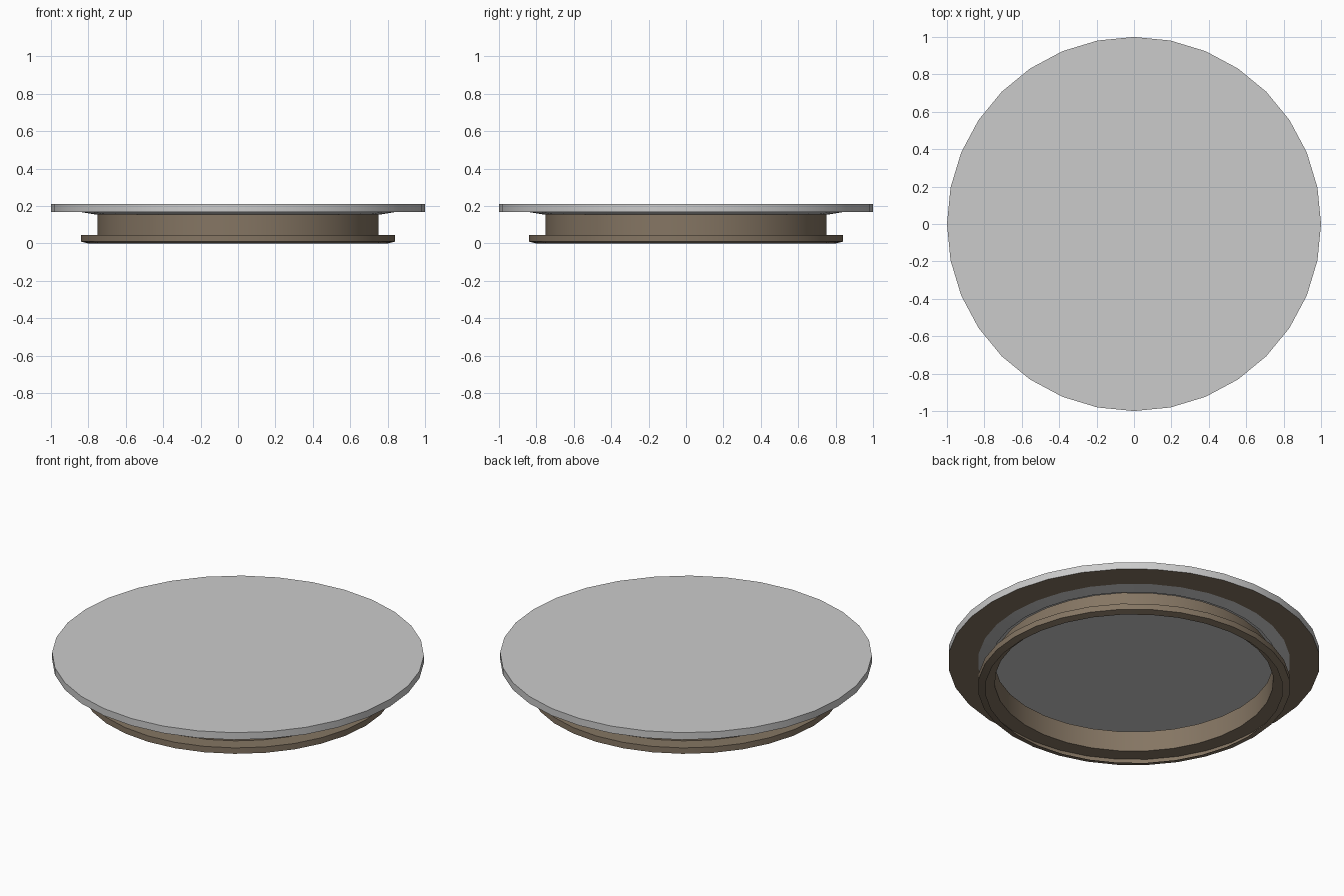
import bpy, bmesh, math

if "Cube" in bpy.data.objects:
    bpy.data.objects.remove(bpy.data.objects["Cube"])

SIDES = 32


def lathe(name, profile, mat=None):
    """Spin (radius, z) points around z; a radius of 0 closes with a fan."""
    bm = bmesh.new()
    rings = []
    for r, z in profile:
        if r == 0:
            rings.append([bm.verts.new((0, 0, z))] * SIDES)
        else:
            rings.append([bm.verts.new((r * math.cos(2 * math.pi * i / SIDES),
                                        r * math.sin(2 * math.pi * i / SIDES), z))
                          for i in range(SIDES)])
    for a, b in zip(rings, rings[1:]):
        for i in range(SIDES):
            j = (i + 1) % SIDES
            quad = list(dict.fromkeys((a[i], a[j], b[j], b[i])))
            bm.faces.new(quad)
    # merge coplanar fans into single caps
    bmesh.ops.dissolve_limit(bm, angle_limit=0.001, verts=bm.verts, edges=bm.edges)
    mesh = bpy.data.meshes.new(name)
    bm.to_mesh(mesh)
    bm.free()
    obj = bpy.data.objects.new(name, mesh)
    bpy.context.collection.objects.link(obj)
    if mat:
        mesh.materials.append(mat)
    bpy.context.view_layer.objects.active = obj
    obj.select_set(True)
    bpy.ops.object.shade_smooth_by_angle(angle=math.radians(30))
    obj.select_set(False)
    return obj


brown = bpy.data.materials.new("brown")
brown.diffuse_color = (0.235, 0.18, 0.125, 1)
brown.use_nodes = True
brown.node_tree.nodes["Principled BSDF"].inputs["Base Color"].default_value = brown.diffuse_color

# round plate: grey top and rim, open underneath, sloped ring round the collar
lathe("plate_top", [(1.0, 0.168), (1.0, 0.21), (0, 0.21)])
lathe("plate_ring", [(0.77, 0.156), (0.84, 0.168)])

# brown underside border of the plate
lathe("plate_underside", [(0.84, 0.168), (1.0, 0.168)], brown)

# hollow collar with a flanged, bevelled foot
lathe("collar", [(0.80, 0.0), (0.84, 0.01), (0.84, 0.045),
                 (0.75, 0.045), (0.75, 0.165)], brown)
